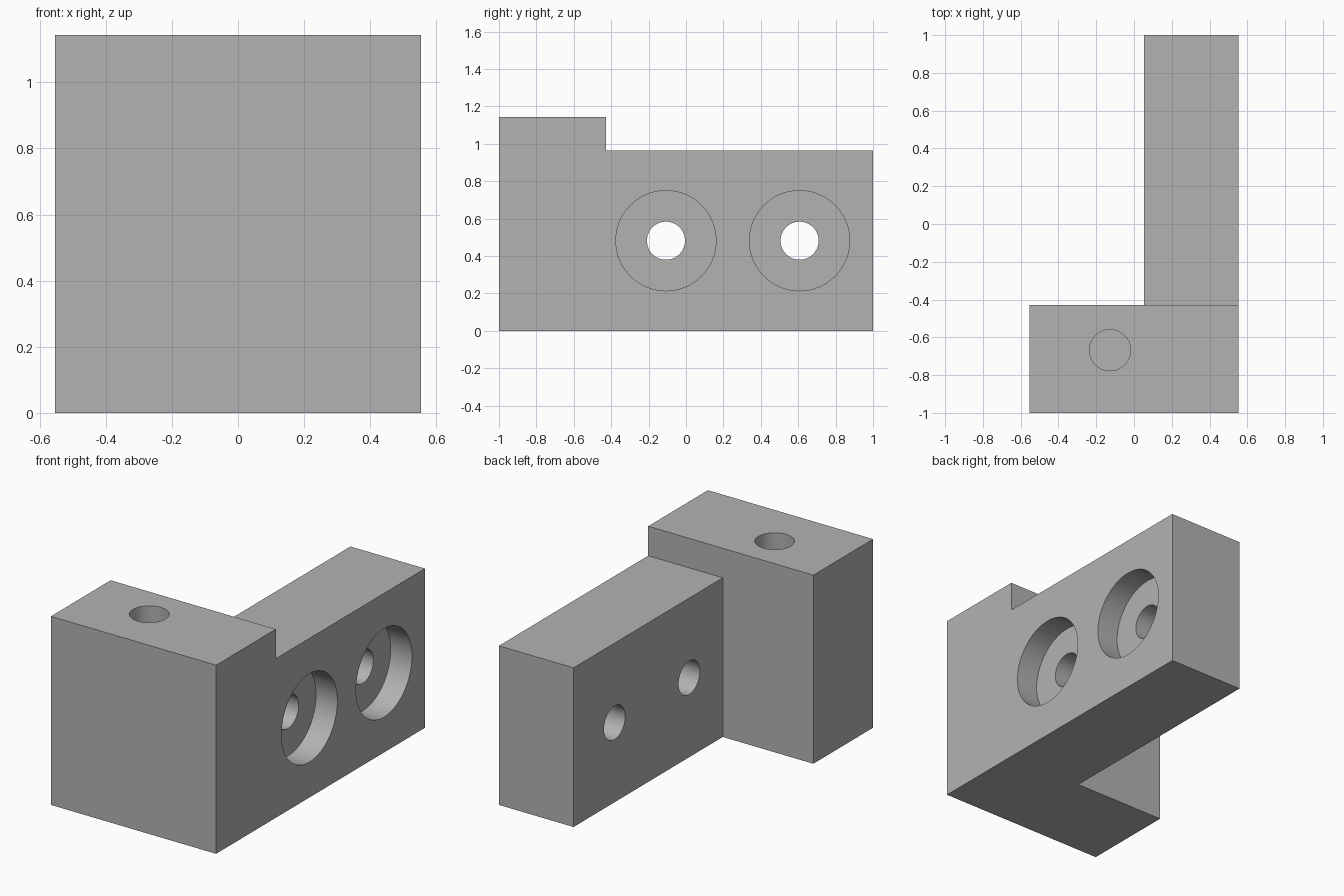
import bpy, bmesh, math
from mathutils import Matrix

if "Cube" in bpy.data.objects:
    bpy.data.objects.remove(bpy.data.objects["Cube"])

U = 1 / 28  # one design unit
X0, X1 = -15.5 * U, 15.5 * U
BLOCK_Y = -12 * U
PLATE_X = 1.5 * U
BLOCK_H, PLATE_H = 32 * U, 27 * U

grey = bpy.data.materials.new("plain grey")
grey.diffuse_color = (0.45, 0.45, 0.45, 1)
grey.use_nodes = True
grey.node_tree.nodes["Principled BSDF"].inputs["Base Color"].default_value = grey.diffuse_color


def new_object(name, bm):
    bmesh.ops.recalc_face_normals(bm, faces=bm.faces)
    mesh = bpy.data.meshes.new(name)
    bm.to_mesh(mesh)
    bm.free()
    mesh.materials.append(grey)
    ob = bpy.data.objects.new(name, mesh)
    bpy.context.collection.objects.link(ob)
    return ob


def prism(name, outline, z0, z1):
    bm = bmesh.new()
    face = bm.faces.new([bm.verts.new((x, y, z0)) for x, y in outline])
    ext = bmesh.ops.extrude_face_region(bm, geom=[face])
    verts = [v for v in ext["geom"] if isinstance(v, bmesh.types.BMVert)]
    bmesh.ops.translate(bm, verts=verts, vec=(0, 0, z1 - z0))
    return new_object(name, bm)


def cylinder(name, center, radius, length, along_x=False):
    bm = bmesh.new()
    bmesh.ops.create_cone(bm, cap_ends=True, segments=64, radius1=radius, radius2=radius, depth=length)
    turn = Matrix.Rotation(math.pi / 2, 4, 'Y') if along_x else Matrix.Identity(4)
    bmesh.ops.transform(bm, matrix=Matrix.Translation(center) @ turn, verts=bm.verts)
    return new_object(name, bm)


def cut(body, cutter):
    cutter.hide_render = True
    mod = body.modifiers.new(cutter.name, 'BOOLEAN')
    mod.operation = 'DIFFERENCE'
    mod.solver = 'EXACT'
    mod.object = cutter
    bpy.context.view_layer.objects.active = body
    bpy.ops.object.modifier_apply(modifier=mod.name)
    bpy.data.objects.remove(cutter)


# L-shaped bracket body
body = prism("bracket_body", [(X0, -1), (X1, -1), (X1, 1), (PLATE_X, 1),
                              (PLATE_X, BLOCK_Y), (X0, BLOCK_Y)], 0, BLOCK_H)

# Lower the plate behind the block
cut(body, prism("step_cutter", [(-1, BLOCK_Y), (1, BLOCK_Y), (1, 2), (-1, 2)], PLATE_H, 2))

# Counterbored screw holes through the plate
bore_depth = 4 * U
for y in (-3 * U, 17 * U):
    z = PLATE_H / 2
    cut(body, cylinder("bore_cutter", (X1, y, z), 7.5 * U, 2 * bore_depth, True))
    cut(body, cylinder("screw_hole_cutter", (0.3, y, z), 2.85 * U, 1.2, True))

# Blind hole in the top of the block
hole_depth = 0.6
cut(body, cylinder("top_hole_cutter", (-0.127, -0.668, BLOCK_H), 0.109, 2 * hole_depth))

# Smooth hole walls, sharp edges
bpy.ops.object.select_all(action='DESELECT')
body.select_set(True)
bpy.context.view_layer.objects.active = body
bpy.ops.object.shade_smooth_by_angle(angle=math.radians(30))
